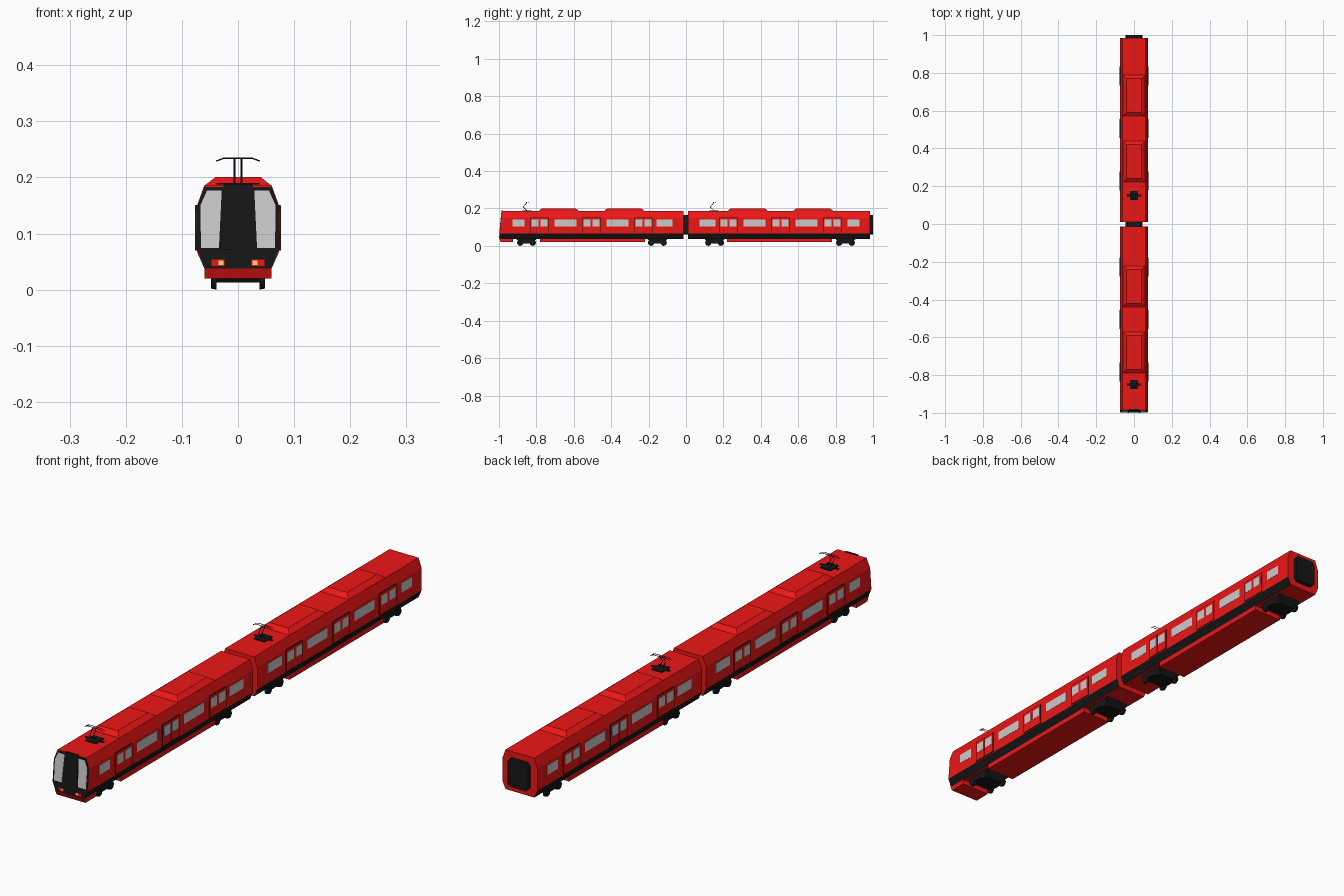
import bpy, bmesh, math
from mathutils import Vector

if "Cube" in bpy.data.objects:
    bpy.data.objects.remove(bpy.data.objects["Cube"])


def material(name, rgb):
    m = bpy.data.materials.new(name)
    m.diffuse_color = (*rgb, 1)
    m.use_nodes = True
    m.node_tree.nodes["Principled BSDF"].inputs["Base Color"].default_value = m.diffuse_color
    return m


RED = material("red_paint", (0.85, 0.008, 0.008))
BLACK = material("black", (0.008, 0.008, 0.008))
GLASS = material("glass", (0.55, 0.55, 0.55))
YELLOW = material("lamp_yellow", (1.0, 0.7, 0.2))


def finish(name, bm, mats):
    bmesh.ops.recalc_face_normals(bm, faces=bm.faces)
    me = bpy.data.meshes.new(name)
    bm.to_mesh(me)
    bm.free()
    for m in mats:
        me.materials.append(m)
    ob = bpy.data.objects.new(name, me)
    bpy.context.collection.objects.link(ob)
    return ob


def loft(name, ring_a, ring_b, *mats):
    """Closed solid between two rings of equal length."""
    bm = bmesh.new()
    a = [bm.verts.new(p) for p in ring_a]
    b = [bm.verts.new(p) for p in ring_b]
    n = len(a)
    bm.faces.new(a)
    bm.faces.new(b)
    for i in range(n):
        bm.faces.new((a[i], a[(i + 1) % n], b[(i + 1) % n], b[i]))
    return finish(name, bm, mats)


def rect(x0, x1, y0, y1, z):
    return [(x0, y0, z), (x1, y0, z), (x1, y1, z), (x0, y1, z)]


def box(name, x0, x1, y0, y1, z0, z1, mat):
    return loft(name, rect(x0, x1, y0, y1, z0), rect(x0, x1, y0, y1, z1), mat)


def mirrored(half):
    return half + [(-x, z) for x, z in reversed(half)]


def rake(z):
    """Y of the sloping cab front at height z."""
    return -0.996 + 0.012 * max(0, z - 0.06) / 0.125


def front_panel(name, poly, depth, mat):
    """Thin plate lying on the sloping cab front."""
    return loft(name, [(x, rake(z) - depth, z) for x, z in poly],
                [(x, rake(z) + 0.004, z) for x, z in poly], mat)


def cylinder_x(name, x0, x1, y, z, r0, r1, mat, n=12):
    ring = [(math.cos(2 * math.pi * i / n), math.sin(2 * math.pi * i / n)) for i in range(n)]
    return loft(name, [(x0, y + r0 * c, z + r0 * s) for c, s in ring],
                [(x1, y + r1 * c, z + r1 * s) for c, s in ring], mat)


def rod(name, points, r, mat):
    cu = bpy.data.curves.new(name, 'CURVE')
    cu.dimensions = '3D'
    cu.bevel_depth = r
    cu.bevel_resolution = 0
    cu.use_fill_caps = True
    sp = cu.splines.new('POLY')
    sp.points.add(len(points) - 1)
    for p, co in zip(sp.points, points):
        p.co = (*co, 1)
    cu.materials.append(mat)
    ob = bpy.data.objects.new(name, cu)
    bpy.context.collection.objects.link(ob)


# Car bodies, with the inward sloping lower sides painted black
PROFILE = mirrored([(0.06, 0.038), (0.073, 0.067), (0.073, 0.15), (0.06, 0.186)])


def car_body(name, front, back):
    ob = loft(name, [(x, front(z), z) for x, z in PROFILE],
              [(x, back, z) for x, z in PROFILE], RED, BLACK)
    for p in ob.data.polygons:
        if abs(p.normal.x) > 0.5 and p.normal.z < -0.1:
            p.material_index = 1


car_body("front_car_body", rake, -0.014)
car_body("rear_car_body", lambda z: 0.01, 0.985)

# Gangway bellows between the cars and at the rear
BELLOWS = mirrored([(0.034, 0.06), (0.044, 0.07), (0.044, 0.152), (0.034, 0.164)])
for name, y0, y1 in (("middle_gangway", -0.02, 0.016), ("rear_gangway", 0.98, 1.0)):
    loft(name, [(x, y0, z) for x, z in BELLOWS], [(x, y1, z) for x, z in BELLOWS], BLACK)

# Parts repeated on each car; the rear car mirrors the front one
for car, s in (("front", 1), ("rear", -1)):
    def span(a, b):
        return sorted((a * s, b * s))

    # Windows and double doors on both sides
    for side in (-1, 1):
        for a, b in ((-0.928, -0.864), (-0.703, -0.586), (-0.425, -0.308), (-0.157, -0.072)):
            box(car + "_side_window", side * 0.07, side * 0.0738, *span(a, b), 0.104, 0.14, GLASS)
        for c in (-0.783, -0.505, -0.227):
            box(car + "_door_frame", side * 0.07, side * 0.0755, *span(c - 0.05, c + 0.05), 0.07, 0.151, BLACK)
            for d in (-1, 1):
                box(car + "_door_leaf", side * 0.0755, side * 0.0763,
                    *span(c + d * 0.0005, c + d * 0.0485), 0.07, 0.15, RED)
                box(car + "_door_window", side * 0.0755, side * 0.0768,
                    *span(c + d * 0.006, c + d * 0.042), 0.104, 0.14, GLASS)

    # Raised roof equipment housings
    for a, b in ((-0.79, -0.57), (-0.44, -0.22)):
        y0, y1 = span(a, b)
        loft(car + "_roof_housing", rect(-0.06, 0.06, y0, y1, 0.185),
             rect(-0.04, 0.04, y0 + 0.02, y1 - 0.02, 0.201), RED)

    # Underfloor skirt
    y0, y1 = span(-0.78, -0.22)
    box(car + "_underfloor", -0.06, 0.06, y0, y1, 0.02, 0.039, RED)

    # Bogies with conical-edged wheels
    for c in (-0.853, -0.153):
        y = c * s
        loft(car + "_bogie_frame", rect(-0.047, 0.047, y - 0.035, y + 0.035, 0.013),
             rect(-0.047, 0.047, y - 0.055, y + 0.055, 0.039), BLACK)
        for d in (-0.034, 0.034):
            for side in (-1, 1):
                cylinder_x(car + "_wheel", side * 0.038, side * 0.048, y + d, 0.0165, 0.0165, 0.0145, BLACK)

# Cab front: black mask, centre panel, windscreens and lamps
front_panel("cab_mask", mirrored([(0.06, 0.038), (0.072, 0.07), (0.072, 0.15), (0.06, 0.183)]), 0.0015, BLACK)
front_panel("cab_centre_panel", mirrored([(0.031, 0.072), (0.026, 0.188)]), 0.003, BLACK)
for side in (-1, 1):
    def flip(poly):
        return [(side * x, z) for x, z in poly]

    front_panel("windscreen", flip([(0.034, 0.074), (0.066, 0.074), (0.067, 0.15),
                                    (0.055, 0.177), (0.029, 0.177)]), 0.0025, GLASS)
    front_panel("lamp_housing", flip([(0.024, 0.042), (0.047, 0.042), (0.047, 0.054), (0.024, 0.054)]), 0.0025, RED)
    front_panel("headlamp", flip([(0.026, 0.044), (0.035, 0.044), (0.035, 0.052), (0.026, 0.052)]), 0.0035, YELLOW)

# Front bumper skirt
loft("front_bumper", rect(-0.06, 0.06, -0.99, -0.925, 0.02),
     rect(-0.06, 0.06, -0.999, -0.925, 0.038), RED)

# Pantographs
for y in (-0.85, 0.15):
    box("pantograph_base", -0.022, 0.022, y - 0.024, y + 0.024, 0.185, 0.19, BLACK)
    box("pantograph_base_bar", -0.038, 0.038, y - 0.004, y + 0.004, 0.187, 0.19, BLACK)
    for x in (-0.0065, 0.0065):
        rod("pantograph_arm", [(x, y, 0.189), (x, y - 0.02, 0.208), (x, y, 0.233)], 0.0018, BLACK)
    for d in (-0.004, 0.006):
        rod("pantograph_collector", [(-0.039, y + d, 0.229), (-0.026, y + d, 0.234),
                                     (0.026, y + d, 0.234), (0.039, y + d, 0.229)], 0.0012, BLACK)
